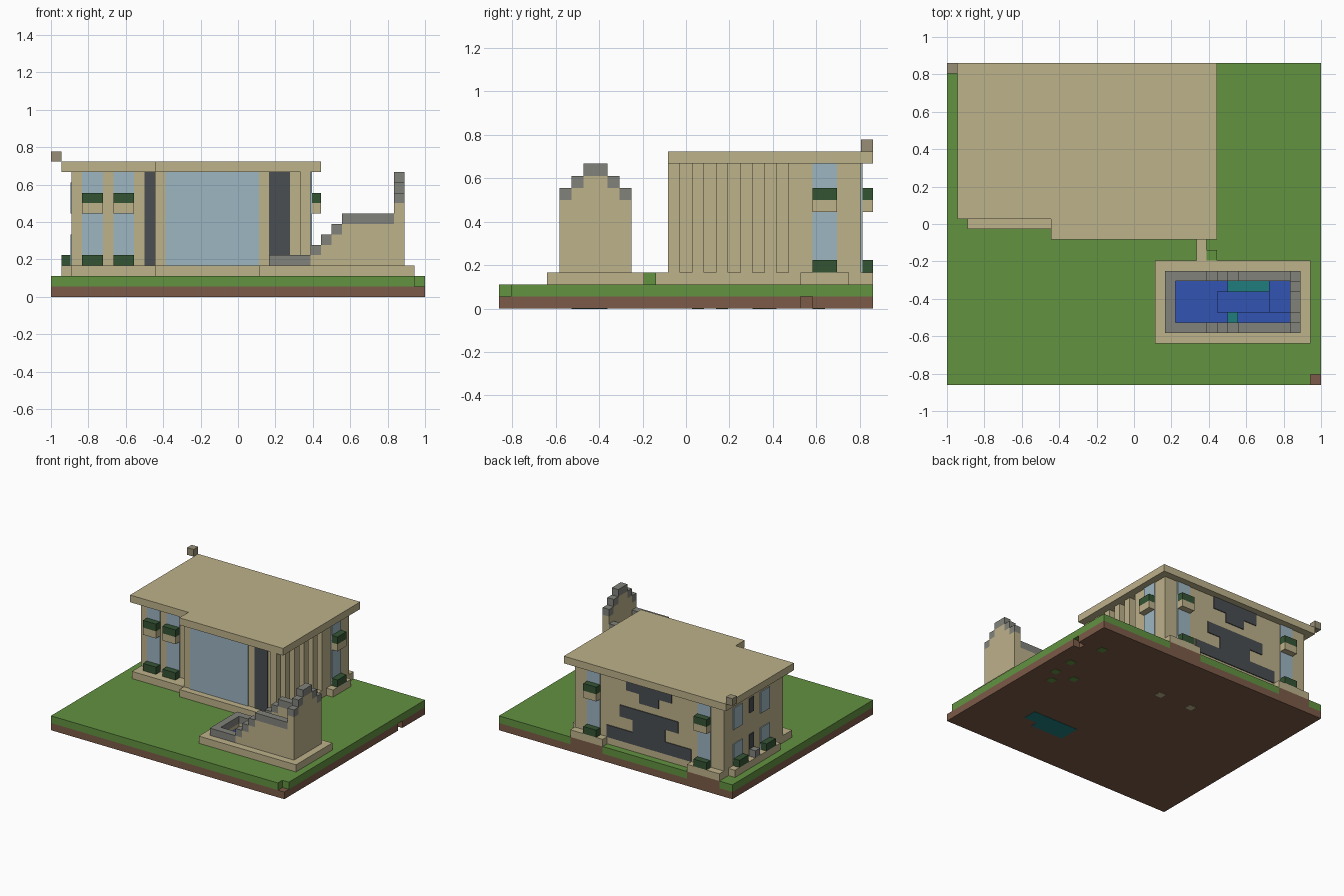
import bpy
import bmesh
from mathutils import Vector

start_cube = bpy.data.objects.get("Cube")
if start_cube:
    bpy.data.objects.remove(start_cube, do_unlink=True)

UNIT = 1 / 18      # size of one building block
THIN = 0.12        # plate thickness in blocks


def to_linear(c):
    c /= 255
    return c / 12.92 if c <= 0.04045 else ((c + 0.055) / 1.055) ** 2.4


def material(name, r, g, b):
    mat = bpy.data.materials.new(name)
    colour = (to_linear(r), to_linear(g), to_linear(b), 1)
    mat.diffuse_color = colour
    mat.use_nodes = True
    shader = mat.node_tree.nodes["Principled BSDF"]
    shader.inputs["Base Color"].default_value = colour
    shader.inputs["Roughness"].default_value = 0.9
    return mat


dirt = material("dirt brown", 124, 91, 72)
grass = material("grass green", 98, 146, 64)
sand = material("sandstone", 190, 178, 139)
glass = material("pale blue glass", 158, 182, 194)
leaf = material("dark leaf green", 52, 84, 52)
stone = material("stone grey", 130, 130, 124)
slate = material("dark slate", 74, 78, 82)
water_blue = material("water blue", 50, 84, 178)
teal = material("teal", 32, 125, 125)
stone_tan = material("weathered stone", 152, 143, 118)


def blocks(name, mat, *boxes):
    """One object from boxes given as (x0, x1, y0, y1, z0, z1) in blocks."""
    bm = bmesh.new()
    for x0, x1, y0, y1, z0, z1 in boxes:
        made = bmesh.ops.create_cube(bm, size=1)
        low, high = Vector((x0, y0, z0)), Vector((x1, y1, z1))
        for v in made["verts"]:
            v.co = ((low + high) / 2 + v.co * (high - low)) * UNIT
    mesh = bpy.data.meshes.new(name)
    bm.to_mesh(mesh)
    bm.free()
    mesh.materials.append(mat)
    obj = bpy.data.objects.new(name, mesh)
    bpy.context.collection.objects.link(obj)
    return obj


def on_wall(side, a0, a1, z0, z1, out, wall):
    """Box lying against a wall, reaching out from it."""
    if side == "front":
        return (a0, a1, wall - out, wall, z0, z1)
    if side == "back":
        return (a0, a1, wall, wall + out, z0, z1)
    if side == "left":
        return (wall, wall + out, a0, a1, z0, z1)
    return (wall - out, wall, a0, a1, z0, z1)


def ring(x0, x1, y0, y1, z0, z1, w):
    return [(x0, x1, y0, y0 + w, z0, z1), (x0, x1, y1 - w, y1, z0, z1),
            (x0, x0 + w, y0 + w, y1 - w, z0, z1),
            (x1 - w, x1, y0 + w, y1 - w, z0, z1)]


# Ground: dirt slab with a missing edge block, grass on top
back_bases = [(-16, -11), (2, 7)]
blocks("dirt_slab", dirt,
       (-18, 17, -15.5, 15.5, 0, 1),
       (17, 18, -15.5, 9.5, 0, 1), (17, 18, 10.5, 15.5, 0, 1),
       *[(a, b, 14.5, 15.5, 1, 2) for a, b in back_bases])
blocks("grass_layer", grass,
       (-18, 18, -14.5, 14.5, 1, 2), (-18, 17, -15.5, -14.5, 1, 2),
       (-18, -16, 14.5, 15.5, 1, 2), (-11, 2, 14.5, 15.5, 1, 2),
       (7, 18, 14.5, 15.5, 1, 2))
blocks("grass_tuft", grass, (7, 8, -3.5, -2.5, 2, 3))

# Patches showing on the underside
blocks("underside_pool", teal, (4, 9, -9.5, -6.5, -0.04, 0.02),
       (9, 11, -8.5, -6.5, -0.04, 0.02))
spots = [(15, 2.5), (15, 5.5), (14, 10.5), (14, 0.5), (12, 2.5)]
blocks("underside_grass", grass,
       *[(x, x + 1, y, y + 1, -0.04, 0.02) for x, y in spots])
blocks("underside_stone", sand,
       *[(x, x + 1, 6.5, 7.5, -0.04, 0.02) for x in (1, -4)])

# House: foundation, walls, roof
blocks("foundation", sand,
       (-16, -8, -0.5, 14.5, 2, 3), (-8, 7, -1.5, 14.5, 2, 3),
       (6, 7, -3.5, -1.5, 2, 3),
       (7, 8, 9.5, 13.5, 2, 3), (-17, -16, 3.5, 13.5, 2, 3),
       *[(a, b, 14.5, 15.5, 2, 3) for a, b in back_bases])
blocks("walls", sand,
       (-16, -8, 1.5, 14.5, 3, 12), (-8, 6, -0.5, 14.5, 3, 12),
       (6, 7, 8.5, 14.5, 3, 12))
blocks("side_columns", sand,
       *[(6, 7, 2 * i - 1.5, 2 * i - 0.5, 3, 12) for i in range(5)])
blocks("roof", sand,
       (-17, -8, 0.5, 15.5, 12, 13), (-8, 8, -1.5, 15.5, 12, 13))
blocks("roof_corner_block", stone_tan, (-18, -17, 14.5, 15.5, 13, 14))

# Tall windows with planters on two levels
tall = [("front", -15, 1.5), ("front", -12, 1.5), ("back", 3, 14.5),
        ("back", -14, 14.5), ("left", 10.5, 7)]
low_only = [("right", 4.5, -16), ("right", 10.5, -16)]
panes, boxes, plants = [], [], []
for side, a, wall in tall:
    panes.append(on_wall(side, a, a + 2, 3, 12, THIN, wall))
    boxes.append(on_wall(side, a, a + 2, 8, 9, 1, wall))
    plants.append(on_wall(side, a, a + 2, 9, 10, 1, wall))
    plants.append(on_wall(side, a, a + 2, 3, 4, 1, wall))
for side, a, wall in low_only:
    plants.append(on_wall(side, a, a + 2, 3, 4, 1, wall))
    for z0, z1 in ((3, 6), (8, 11)):
        panes.append(on_wall(side, a, a + 2, z0, z1, THIN, wall))
panes.append(on_wall("front", -7, 2, 3, 12, THIN, -0.5))
blocks("windows", glass, *panes)
blocks("planter_boxes", sand, *boxes)
blocks("planter_hedges", leaf, *plants)

# Dark doors and the side step
blocks("dark_panels", slate,
       on_wall("front", -9, -8, 3, 12, THIN, 1.5),
       on_wall("front", 3, 5, 3, 12, THIN, -0.5),
       on_wall("right", 8, 9, 9, 11, THIN, -16),
       on_wall("right", 8, 9, 3, 6, THIN, -16))
blocks("side_step", stone, (-17, -16, 8, 9, 3, 4))

# Stepped dark pattern on the back wall, symmetric about its middle
middle = -4.5
pattern = [(6.5, 3, 4.7), (2.5, 4.7, 5.5), (4.5, 6.4, 8), (2.5, 5.5, 6.4),
           (3.5, 10.3, 12), (1.5, 9, 10.3)]
blocks("back_wall_pattern", slate,
       *[on_wall("back", middle - w, middle + w, z0, z1, THIN, 14.5)
         for w, z0, z1 in pattern])

# Pool terrace and water
blocks("pool_terrace", sand, *ring(2, 17, -11.5, -3.5, 2, 3, 2))
blocks("pool_water", water_blue, (4, 15, -9.5, -5.5, 1.5, 2.5),
       (8, 13, -8.5, -6.5, 2.5, 4), (13, 15, -8.5, -5.5, 2.5, 7))
blocks("pool_ledges", teal, (9, 13, -6.5, -5.5, 2, 2.8),
       (9, 10, -9.5, -8.5, 2, 2.8))

# Pool side walls climbing in steps, with stone caps
wall_parts, caps = [], [(3, 4, -9.5, -5.5, 3, 4)]
steps = [(3, 7, 3), (7, 8, 4), (8, 9, 5), (9, 10, 6), (10, 15, 7)]
for y in (-10.5, -5.5):
    for x0, x1, z in steps:
        caps.append((x0, x1, y, y + 1, z, z + 1))
        if z > 3:
            wall_parts.append((x0, x1, y, y + 1, 3, z))

# Tall end wall with a stepped crown
for i, z in enumerate((9, 10, 11, 11, 10, 9)):
    y = i - 10.5
    wall_parts.append((15, 16, y, y + 1, 3, z))
    caps.append((15, 16, y, y + 1, z, z + 1))
blocks("pool_walls", sand, *wall_parts)
blocks("pool_wall_caps", stone, *caps)
